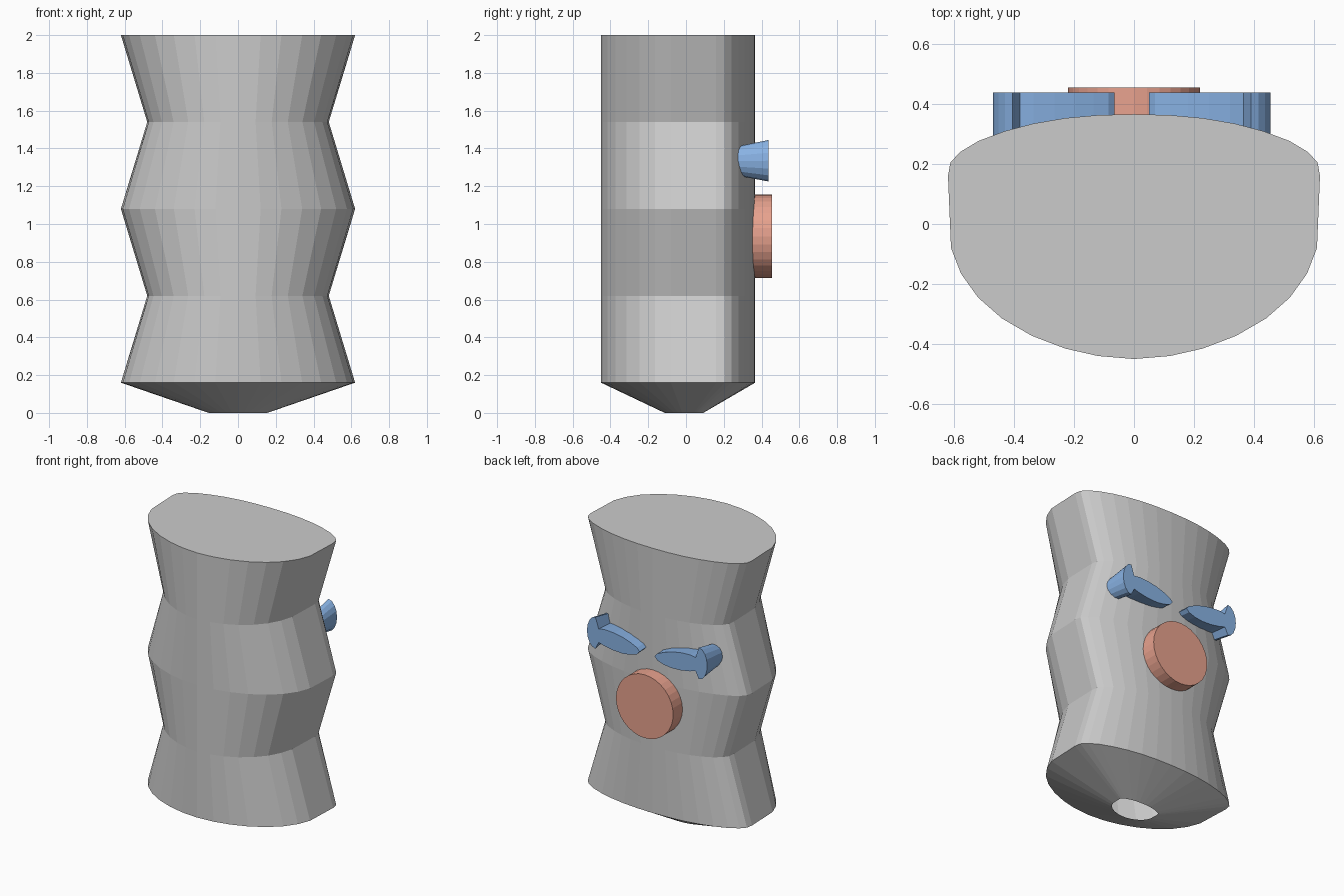
import bpy, bmesh
from math import sin, cos, pi

if "Cube" in bpy.data.objects:
    bpy.data.objects.remove(bpy.data.objects["Cube"])


def make_object(name, rings, color=None, cap_first=True):
    """Loft closed rings of points, then cap the ends."""
    bm = bmesh.new()
    loops = [[bm.verts.new(p) for p in ring] for ring in rings]
    n = len(loops[0])
    for a, b in zip(loops, loops[1:]):
        for i in range(n):
            j = (i + 1) % n
            bm.faces.new((a[i], a[j], b[j], b[i]))
    if cap_first:
        bm.faces.new(loops[0][::-1])
    bm.faces.new(loops[-1])
    if cap_first:
        bmesh.ops.recalc_face_normals(bm, faces=bm.faces)
    mesh = bpy.data.meshes.new(name)
    bm.to_mesh(mesh)
    bm.free()
    obj = bpy.data.objects.new(name, mesh)
    bpy.context.collection.objects.link(obj)
    if color:
        mat = bpy.data.materials.new(name + "_colour")
        mat.diffuse_color = color
        mat.use_nodes = True
        mat.node_tree.nodes["Principled BSDF"].inputs["Base Color"].default_value = mat.diffuse_color
        mesh.materials.append(mat)
    return obj


# Body: one half cross-section, mirrored, lofted through the pinched levels
half = [(0, -.45), (.12, -.44), (.23, -.415), (.34, -.373), (.44, -.315),
        (.52, -.245), (.577, -.165), (.61, -.08), (.62, .16), (.612, .205),
        (.58, .24), (.518, .277), (.43, .31), (.335, .335), (.23, .353),
        (.12, .363), (0, .366)]
section = half + [(-x, y) for x, y in half[-2:0:-1]]
levels = [(0, .25, .25), (.16, 1, 1), (.62, .775, 1),
          (1.08, 1, 1), (1.54, .775, 1), (2, 1, 1)]
make_object("body", [[(x * sx, y * sy, z) for x, y in section]
                     for z, sx, sy in levels], cap_first=False)

# Round button on the back
coral = (.80, .36, .27, 1)
make_object("round_button",
            [[(.22 * cos(2 * pi * i / 32), y, .935 + .22 * sin(2 * pi * i / 32))
              for i in range(32)] for y in (.33, .455)], coral)

# Leaf-shaped wings with a flared outer end, tapering into the body
blue = (.25, .45, .78, 1)
leaf_top = [(.365 - .315 * (1 - cos(t)) / 1.7, 1.31 + .065 * sin(t + .2))
            for t in [.7 + i * .2 for i in range(8)]]
leaf_top = [(.365, 1.37), (.32, 1.377), (.25, 1.373), (.18, 1.36),
            (.12, 1.34), (.07, 1.317), (.05, 1.295)]
leaf_bottom = [(.07, 1.272), (.12, 1.255), (.18, 1.247), (.25, 1.25),
               (.32, 1.262), (.365, 1.275)]
fan = [(.39 + .065 * cos(a), 1.335 + .11 * sin(a))
       for a in [pi * (i / 8 - .5) for i in range(9)]]
outline = leaf_top + leaf_bottom + fan
for name, side in (("right_wing", 1), ("left_wing", -1)):
    make_object(name,
                [[(side * (x + .0075) - .0075, y, 1.33 + (z - 1.33) * s)
                  for x, z in outline] for y, s in ((.27, .7), (.438, 1))], blue)
